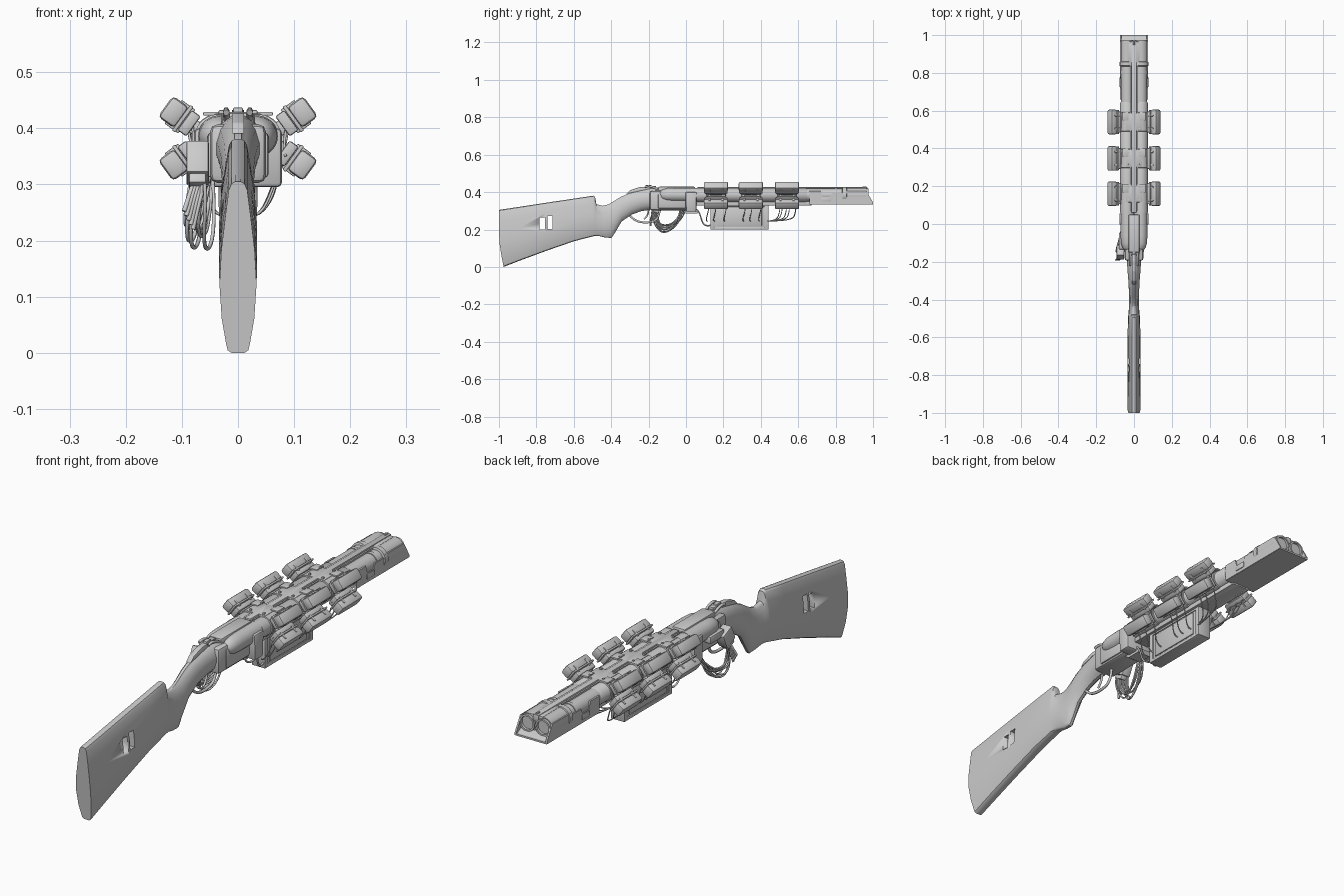
import bpy, bmesh, math, random
from mathutils import Matrix, Vector

if "Cube" in bpy.data.objects:
    bpy.data.objects.remove(bpy.data.objects["Cube"])

random.seed(4)
SIDES = (-1, 1)


def finish(name, bm, smooth=True):
    bmesh.ops.recalc_face_normals(bm, faces=bm.faces)
    me = bpy.data.meshes.new(name)
    bm.to_mesh(me)
    bm.free()
    ob = bpy.data.objects.new(name, me)
    bpy.context.collection.objects.link(ob)
    if smooth:
        bpy.ops.object.select_all(action='DESELECT')
        ob.select_set(True)
        bpy.context.view_layer.objects.active = ob
        bpy.ops.object.shade_smooth_by_angle(angle=math.radians(35))
    return ob


def box(name, loc, size, bevel=0.0, mat=None, seg=2):
    bm = bmesh.new()
    bmesh.ops.create_cube(bm, size=1)
    bmesh.ops.scale(bm, vec=size, verts=bm.verts)
    if bevel:
        bmesh.ops.bevel(bm, geom=bm.edges[:], offset=bevel, segments=seg, affect='EDGES', profile=0.5)
    bmesh.ops.translate(bm, vec=loc, verts=bm.verts)
    if mat:
        bm.transform(mat)
    return finish(name, bm)


def prism(name, profile, x0, x1, bevel=0.0):
    # side (y, z) outline extruded across x
    bm = bmesh.new()
    face = bm.faces.new([bm.verts.new((x0, y, z)) for y, z in profile])
    ext = bmesh.ops.extrude_face_region(bm, geom=[face])
    bmesh.ops.translate(bm, vec=(x1 - x0, 0, 0), verts=[v for v in ext['geom'] if isinstance(v, bmesh.types.BMVert)])
    if bevel:
        bmesh.ops.bevel(bm, geom=bm.edges[:], offset=bevel, segments=2, affect='EDGES', profile=0.5)
    return finish(name, bm)


def lathe(name, x, z, profile, n=28):
    # (y, radius) outline turned about a lengthwise axis
    rings, bm = [], bmesh.new()
    for y, r in profile:
        rings.append([bm.verts.new((x + r * math.cos(2 * math.pi * i / n), y, z + r * math.sin(2 * math.pi * i / n)))
                      for i in range(n)])
    for a, b in zip(rings, rings[1:]):
        for i in range(n):
            bm.faces.new((a[i], a[(i + 1) % n], b[(i + 1) % n], b[i]))
    bm.faces.new(rings[0])
    bm.faces.new(rings[-1])
    return finish(name, bm)


def tube(name, pts, r):
    cu = bpy.data.curves.new(name, 'CURVE')
    cu.dimensions = '3D'
    cu.bevel_depth = r
    cu.bevel_resolution = 1
    cu.use_fill_caps = True
    sp = cu.splines.new('NURBS')
    sp.points.add(len(pts) - 1)
    for p, co in zip(sp.points, pts):
        p.co = (*co, 1)
    sp.use_endpoint_u = True
    sp.order_u = min(4, len(pts))
    sp.resolution_u = 6
    ob = bpy.data.objects.new(name, cu)
    bpy.context.collection.objects.link(ob)
    bpy.ops.object.select_all(action='DESELECT')
    ob.select_set(True)
    bpy.context.view_layer.objects.active = ob
    bpy.ops.object.convert(target='MESH')
    return bpy.context.object


# Stock and grip: loft of sections (y top, z top, y bottom, z bottom, half width, roundness)
BUTT = [(0, .15), (.012, .35), (.05, .5), (.2, .68), (.4, .9), (.6, 1), (.8, .88), (.95, .64), (.985, .56), (1, .35)]
SECTIONS = [(-1, .305, -.975, .0, .033, 0), (-.9, .32, -.885, .035, .034, 0), (-.75, .343, -.75, .085, .034, 0),
            (-.6, .365, -.6, .137, .034, 0), (-.495, .381, -.5, .163, .032, 0), (-.486, .374, -.49, .165, .031, .1),
            (-.479, .335, -.465, .165, .029, .3), (-.445, .327, -.43, .157, .027, .6), (-.415, .334, -.398, .155, .026, .8),
            (-.385, .352, -.378, .185, .026, 1), (-.35, .374, -.345, .242, .028, 1), (-.3, .396, -.29, .28, .031, 1),
            (-.25, .409, -.24, .298, .035, 1), (-.19, .421, -.19, .306, .039, 1), (-.11, .427, -.11, .306, .05, 1)]
bm = bmesh.new()
rings = []
for yt, zt, yb, zb, w, m in SECTIONS:
    right, left = [], []
    for s, f in BUTT:
        oval = max(.2, math.sqrt(max(0, 1 - (2 * s - 1) ** 2)))
        x = w * (f * (1 - m) + oval * m)
        y, z = yt + (yb - yt) * s, zt + (zb - zt) * s
        if yt == -1:
            y -= .012 * math.sin(math.pi * s)
            y = max(y, -1)
        right.append(bm.verts.new((x, y, z)))
        left.append(bm.verts.new((-x, y, z)))
    rings.append(right + left[::-1])
for a, b in zip(rings, rings[1:]):
    for i in range(len(a)):
        j = (i + 1) % len(a)
        bm.faces.new((a[i], a[j], b[j], b[i]))
bm.faces.new(rings[0])
bm.faces.new(rings[-1])
stock = finish("stock", bm)

# Two slots through the stock
for y, z, h in ((-.768, .232, .062), (-.727, .238, .068)):
    cutter = box("slot_cutter", (0, y, z), (.2, .028, h))
    cutter.hide_render = True
    mod = stock.modifiers.new("slot", 'BOOLEAN')
    mod.operation, mod.solver, mod.object = 'DIFFERENCE', 'EXACT', cutter
    bpy.context.view_layer.objects.active = stock
    bpy.ops.object.modifier_apply(modifier="slot")
    bpy.data.objects.remove(cutter)
box("stock_slot_bridge", (0, -.748, .235), (.058, .012, .05), .003)

# Receiver
box("receiver_body", (0, -.07, .355), (.1, .25, .105), .014)
box("receiver_side_panel", (0, -.075, .352), (.108, .15, .08), .006)
box("receiver_top", (0, -.05, .412), (.06, .2, .034), .008)
prism("collar", [(0, .295), (.055, .295), (.058, .4), (-.004, .4)], -.078, .078, .008)
prism("collar_foot", [(-.02, .3), (.07, .3), (.06, .285), (.0, .285)], -.03, .03)
for s in SIDES:
    lathe("breech_dome", s * .034, .386, [(-.143, .006), (-.138, .018), (-.125, .028), (-.1, .035), (-.06, .037), (.06, .037)])
    tube("hammer", [(s * .02, -.15, .415), (s * .021, -.18, .43), (s * .021, -.2, .436), (s * .021, -.22, .428)], .006)
prism("top_lever", [(-.32, .39), (-.3, .41), (-.25, .426), (-.16, .433), (-.16, .42), (-.25, .405)], -.011, .011, .002)
box("rear_sight", (0, -.2, .428), (.018, .03, .018), .003)

# Trigger and guard
tube("trigger_guard", [(0, -.31, .285), (0, -.28, .25), (0, -.24, .236), (0, -.18, .238), (0, -.145, .255), (0, -.14, .31)], .006)
tube("trigger", [(0, -.2, .31), (0, -.2, .28), (0, -.215, .262), (0, -.225, .255)], .005)

# Barrels with open bores, sleeves and rings
for s in SIDES:
    x = s * .036
    lathe("barrel", x, .384, [(.04, .034), (.975, .034), (.975, .027), (.75, .027)])
    lathe("barrel_liner", x, .384, [(.06, .037), (.64, .037), (.645, .034)])
    lathe("muzzle_sleeve", x, .384, [(.86, .034), (.86, .038), (.965, .038), (.965, .03)])
    lathe("muzzle_ring", x, .384, [(.835, .034), (.838, .042), (.858, .042), (.861, .034)])
    lathe("front_band", x, .384, [(.795, .034), (.795, .037), (.81, .037), (.81, .034)])

# Centre rail, fore-end and lower struts
box("top_rail", (0, .515, .412), (.026, .91, .028), .003)
for s in SIDES:
    box("top_rail_edge", (s * .019, .51, .413), (.006, .88, .018))
    box("lower_strut", (s * .036, .36, .338), (.012, .62, .02), .002)
box("fore_end", (0, .36, .346), (.07, .62, .035), .005)
box("muzzle_top_bridge", (0, .91, .41), (.06, .11, .026), .004)
box("front_sight", (0, .955, .424), (.008, .02, .014), .002)

# Muzzle shroud: flat floor, side walls and sloping lip
prism("shroud_floor", [(.66, .335), (1, .335), (1, .342), (.66, .345)], -.071, .071)
prism("shroud_lip", [(.95, .342), (1, .337), (.965, .358), (.95, .358)], -.071, .071)
for s in SIDES:
    wall = [(.66, .336), (1, .336), (1, .345), (.965, .405), (.845, .405), (.84, .395), (.78, .395),
            (.77, .375), (.73, .375), (.72, .405), (.66, .405)]
    prism("shroud_wall", wall, s * .066, s * .073)
    box("shroud_latch", (s * .073, .75, .36), (.006, .05, .022), .002)

# Six station clamps with angled capacitor boxes above and below
for k, y in enumerate((.16, .347, .54)):
    box("clamp_bridge", (0, y, .421), (.085, .09, .01), .002)
    for s in SIDES:
        lathe("clamp_band", s * .036, .384, [(y - .05, .036), (y - .048, .041), (y + .048, .041), (y + .05, .036)])
        box("clamp_top_plate", (s * .045, y + .03, .426), (.034, .045, .007), .002)
        for dy in (-.035, .035):
            box("clamp_bolt", (s * .03, y + dy, .428), (.009, .009, .009), .002)
        for t in SIDES:
            ang = math.radians(36)
            rot = Matrix.Rotation(-math.atan2(t * math.sin(ang), s * math.cos(ang)), 4, 'Y')
            m = Matrix.Translation((s * .05, y, .382)) @ rot
            box("box_neck", (.02, 0, 0), (.04, .07, .026), .003, m)
            box("box_base", (.046, 0, 0), (.02, .11, .044), .004, m)
            box("box_flange", (.06, 0, 0), (.007, .126, .056), .002, m)
            box("box_cap", (.08, 0, 0), (.036, .13, .046), .008, m)
            for dy in (-.035, .035):
                box("box_strap", (.066, dy, 0), (.03, .01, .052), .002, m)
        # Loose wires round each station
        for j in range(3):
            d = y - .04 + .04 * j + random.uniform(-.01, .01)
            bulge = random.uniform(.075, .1)
            tube("box_wire", [(s * .085, d, .415), (s * bulge, d + .01, .4), (s * .078, d, .37), (s * .085, d - .01, .35)], .0025)
            tube("lower_wire", [(s * .085, d, .35), (s * .07, d + .01, .32), (s * random.uniform(.055, .07), d, .28),
                                (s * .04, d - .01, .245), (s * .026, min(d, .42), .245)], .0025)

# Slim battery pack below the barrels
box("battery_pack", (0, .285, .27), (.052, .3, .14), .006)
box("battery_top_frame", (0, .285, .328), (.06, .3, .014), .003)
box("battery_bottom_frame", (0, .285, .207), (.06, .3, .014), .003)
for y in (.142, .43):
    box("battery_end_post", (0, y, .268), (.062, .022, .136), .004)
for s in SIDES:
    box("battery_side_panel", (s * .026, .285, .268), (.008, .24, .1), .003)
    tube("battery_cable", [(s * .03, .05, .31), (s * .032, .075, .3), (s * .03, .08, .23), (s * .025, .11, .215), (s * .02, .14, .225)], .004)

# Side connector box with hanging cables
m = Matrix.Translation((-.072, -.15, .338)) @ Matrix.Rotation(math.radians(-25), 4, 'X')
box("connector_box", (0, 0, 0), (.04, .06, .062), .004, m)
box("connector_plug", (0, 0, -.038), (.03, .044, .02), .003, m)
box("connector_bracket", (-.055, -.09, .36), (.05, .09, .03), .006)
for i in range(9):
    x = -.06 - .004 * i + random.uniform(-.004, .004)
    low = random.uniform(.17, .225)
    y = -.18 + .005 * i
    tube("hanging_cable", [(-.06 - .003 * i, y, .31), (x, y - .01, .27), (x - .01, -.15, low), (x + .01, -.09, low),
                           (x + .015, random.uniform(-.06, -.02), .24), (-.045, -.03 + .004 * i, .31)], .0035)
for i in range(5):
    tube("ribbon_lead", [(-.06 - .005 * i, -.17, .3), (-.07 - .005 * i, -.185, .27), (-.08 - .004 * i, -.19, .22 + .008 * i)], .0045)
